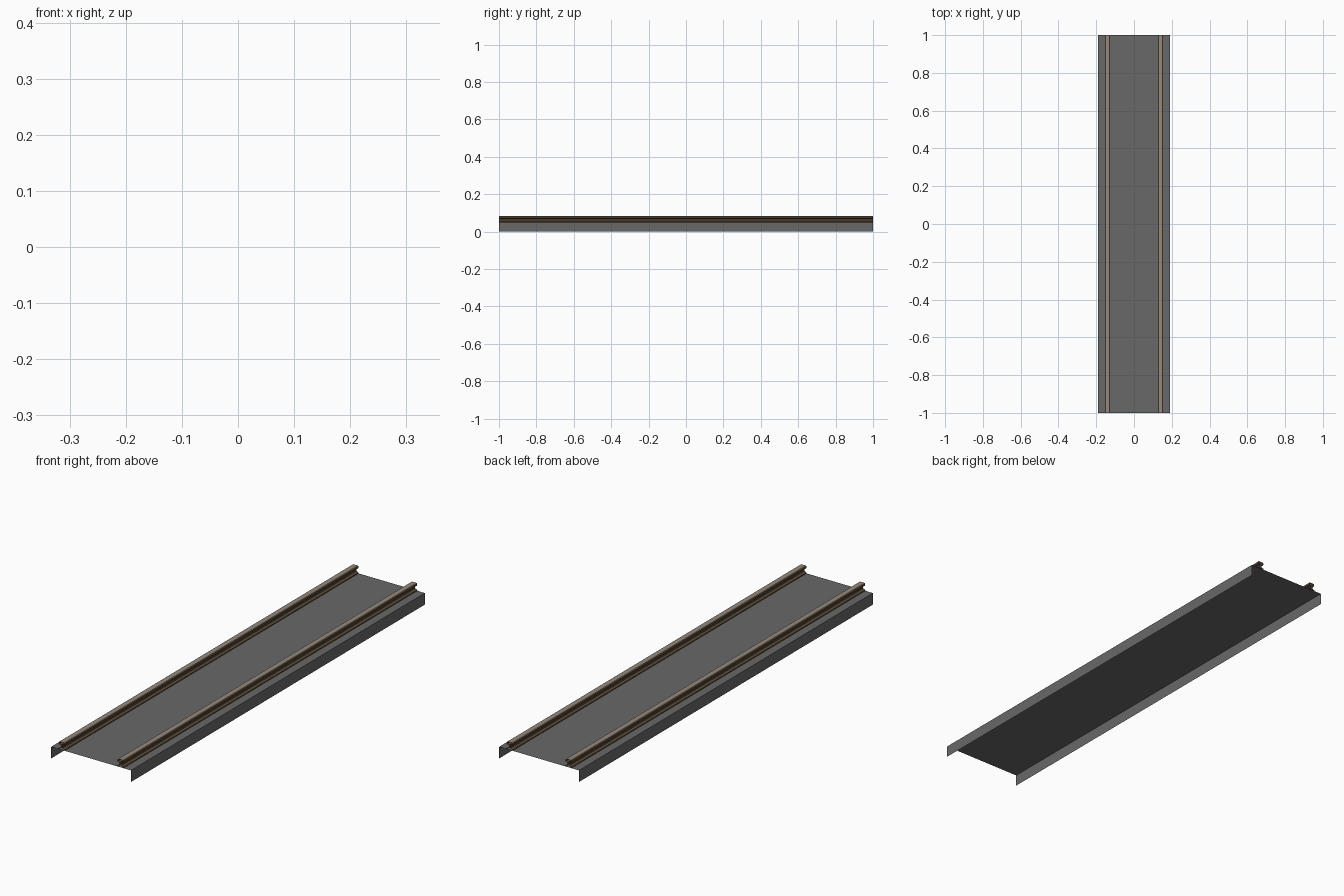
import bpy

if "Cube" in bpy.data.objects:
    bpy.data.objects.remove(bpy.data.objects["Cube"])

def material(name, rgb):
    m = bpy.data.materials.new(name)
    m.diffuse_color = (*rgb, 1.0)
    m.use_nodes = True
    m.node_tree.nodes["Principled BSDF"].inputs["Base Color"].default_value = m.diffuse_color
    return m

grey = material("bed grey", (0.14, 0.14, 0.14))
rust = material("rail brown", (0.105, 0.072, 0.042))
worn = material("worn rail top", (0.31, 0.25, 0.195))

def extrude_profile(name, points, mats):
    """Sweep an open x/z profile along y, leaving both ends open."""
    n = len(points)
    verts = [(x, y, z) for y in (-1, 1) for x, z in points]
    faces = [(i, i + 1, n + i + 1, n + i) for i in range(n - 1)]
    mesh = bpy.data.meshes.new(name)
    mesh.from_pydata(verts, [], faces)
    for m in mats:
        mesh.materials.append(m)
    mesh.update()
    obj = bpy.data.objects.new(name, mesh)
    bpy.context.collection.objects.link(obj)
    return obj

# track bed: flat deck with a vertical skirt on each side, open underneath
DECK = 0.05
extrude_profile("track_bed", [(0.19, 0), (0.19, DECK), (-0.19, DECK), (-0.19, 0)][::-1], [grey])

# rail cross-section, one half: foot, web, head
half = [(0.014, DECK), (0.014, 0.054), (0.004, 0.058), (0.004, 0.069),
        (0.013, 0.072), (0.013, 0.081), (0.011, 0.083)]
section = [(-x, z) for x, z in half] + half[::-1]

for side, cx in (("left", -0.14), ("right", 0.14)):
    rail = extrude_profile(side + "_rail", [(cx + x, z) for x, z in section], [rust, worn])
    # polished running surface on the top of the head
    for p in rail.data.polygons:
        if p.center.z > 0.08 and abs(p.normal.z) > 0.5:
            p.material_index = 1
